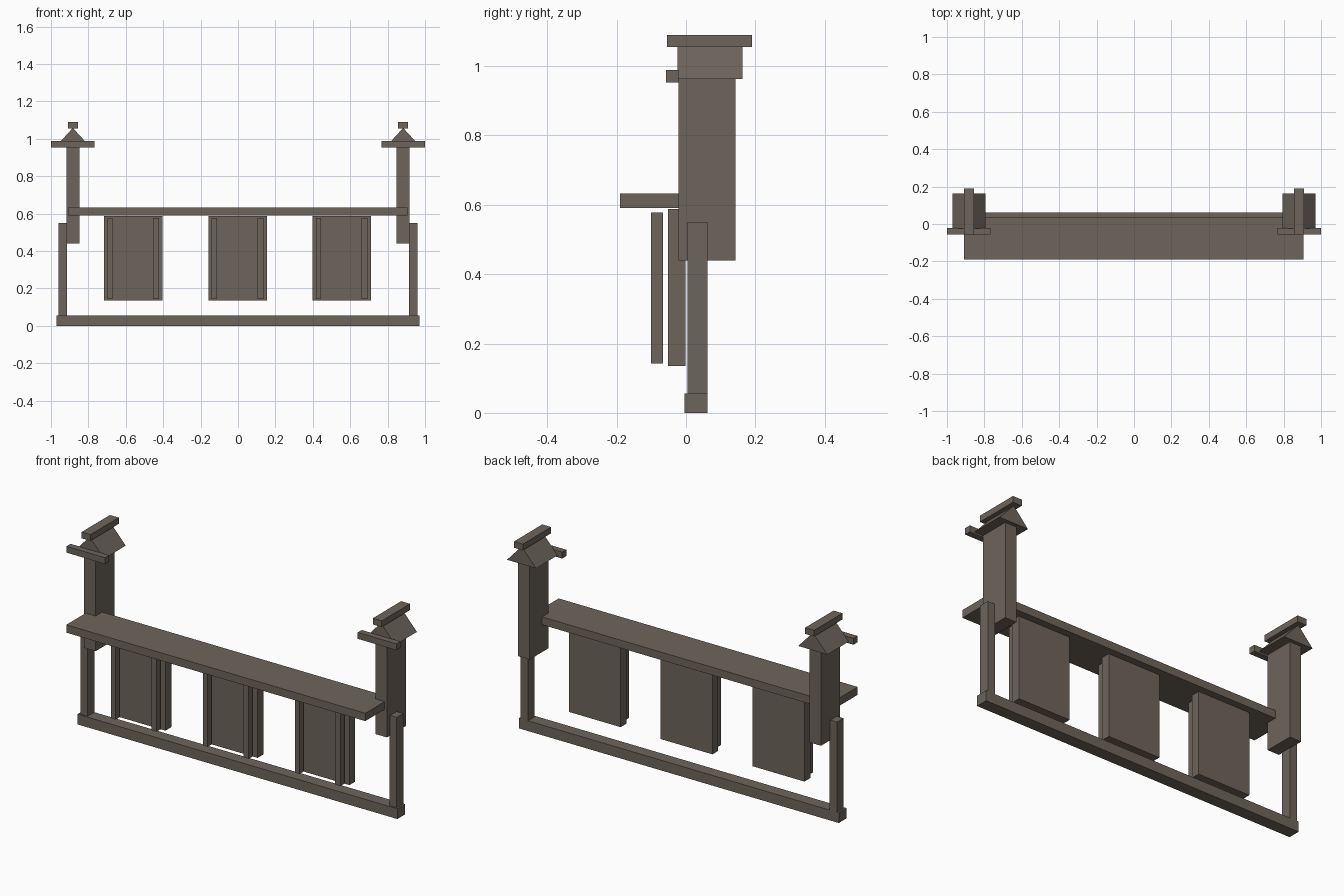
import bpy
import bmesh

if "Cube" in bpy.data.objects:
    bpy.data.objects.remove(bpy.data.objects["Cube"], do_unlink=True)

# Weathered wood, used for every part
wood = bpy.data.materials.new("weathered_wood")
wood.use_nodes = True
colour = (0.155, 0.130, 0.106, 1)
wood.diffuse_color = colour
wood.node_tree.nodes["Principled BSDF"].inputs["Base Color"].default_value = colour


def make_object(name, bm):
    bmesh.ops.recalc_face_normals(bm, faces=bm.faces)
    mesh = bpy.data.meshes.new(name)
    bm.to_mesh(mesh)
    bm.free()
    mesh.materials.append(wood)
    obj = bpy.data.objects.new(name, mesh)
    bpy.context.collection.objects.link(obj)
    return obj


def box(name, x, y, z):
    """Box from (low, high) ranges along each axis."""
    bm = bmesh.new()
    bmesh.ops.create_cube(bm, size=1)
    for v in bm.verts:
        for i, (low, high) in enumerate((x, y, z)):
            v.co[i] = low if v.co[i] < 0 else high
    return make_object(name, bm)


def gable(name, centre, half, y, z):
    """Triangular prism with its ridge along y."""
    bm = bmesh.new()
    profile = ((centre - half, z[0]), (centre + half, z[0]), (centre, z[1]))
    face = bm.faces.new([bm.verts.new((px, y[0], pz)) for px, pz in profile])
    out = bmesh.ops.extrude_face_region(bm, geom=[face])
    for v in out["geom"]:
        if isinstance(v, bmesh.types.BMVert):
            v.co.y = y[1]
    return make_object(name, bm)


def around(centre, half):
    return (centre - half, centre + half)


# Base rail and counter shelf
box("base_rail", (-0.97, 0.97), (-0.005, 0.062), (0, 0.056))
box("counter_shelf", (-0.908, 0.905), (-0.19, 0.035), (0.59, 0.633))

# Mirrored posts, pillars and their little roofs
for side, s in (("left", 1), ("right", -1)):
    c = s * 0.883
    box(side + "_post", around(s * 0.937, 0.022), (0.005, 0.062), (0.056, 0.55))
    box(side + "_pillar", around(c, 0.035), (-0.022, 0.142), (0.44, 0.962))
    gable(side + "_pillar_roof", c, 0.088, (-0.024, 0.163), (0.962, 1.058))
    box(side + "_ridge_beam", around(c, 0.027), (-0.055, 0.19), (1.055, 1.089))
    box(side + "_crossbar", around(c, 0.117), (-0.057, -0.022), (0.953, 0.988))

# Hanging panels, each with two upright battens in front
for place, c in (("right", -0.56), ("middle", -0.002), ("left", 0.555)):
    box(place + "_panel", around(c, 0.157), (-0.052, -0.002), (0.135, 0.588))
    for side, offset, half in (("right", -0.125, 0.014), ("left", 0.121, 0.016)):
        box(f"{place}_panel_{side}_batten", around(c + offset, half),
            (-0.101, -0.066), (0.143, 0.577))
